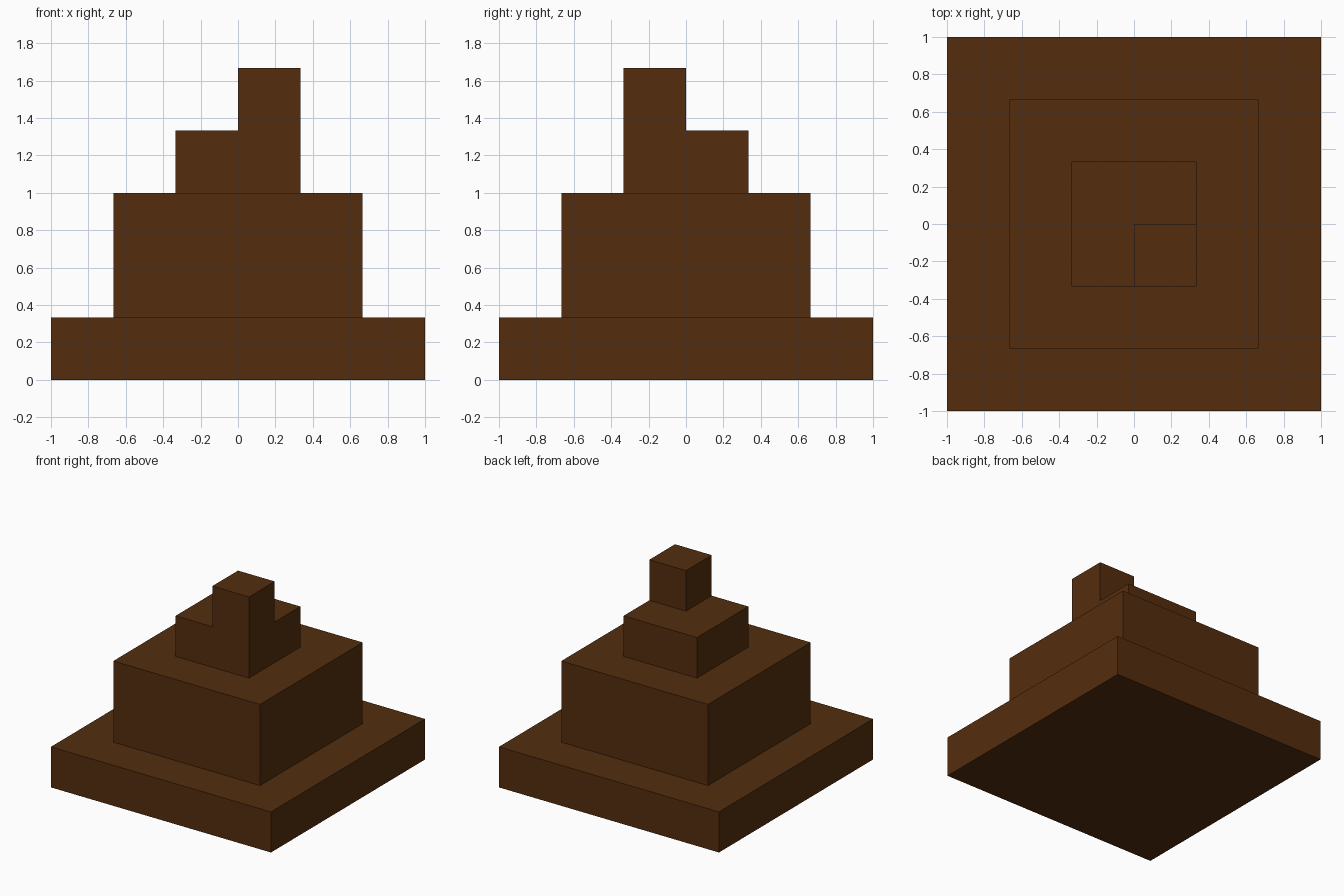
import bpy

if "Cube" in bpy.data.objects:
    bpy.data.objects.remove(bpy.data.objects["Cube"])

T = 1 / 3  # the model sits on a grid of thirds

brown = bpy.data.materials.new("dark_brown")
brown.diffuse_color = (0.088, 0.0265, 0.0046, 1)
brown.use_nodes = True
brown.node_tree.nodes["Principled BSDF"].inputs["Base Color"].default_value = brown.diffuse_color


def block(name, x, y, z):
    """Axis-aligned box from (min, max) ranges given in thirds."""
    ranges = (x, y, z)
    bpy.ops.mesh.primitive_cube_add(size=1, location=[(a + b) / 2 * T for a, b in ranges])
    ob = bpy.context.object
    ob.name = ob.data.name = name
    ob.scale = [(b - a) * T for a, b in ranges]
    bpy.ops.object.transform_apply(location=False, rotation=False, scale=True)
    ob.data.materials.append(brown)
    return ob


# Stepped tiers, widest at the bottom
block("base_slab", (-3, 3), (-3, 3), (0, 1))
block("middle_tier", (-2, 2), (-2, 2), (1, 3))
block("upper_tier", (-1, 1), (-1, 1), (3, 4))
# Small cube on the front right corner of the upper tier
block("top_cube", (0, 1), (-1, 0), (4, 5))
